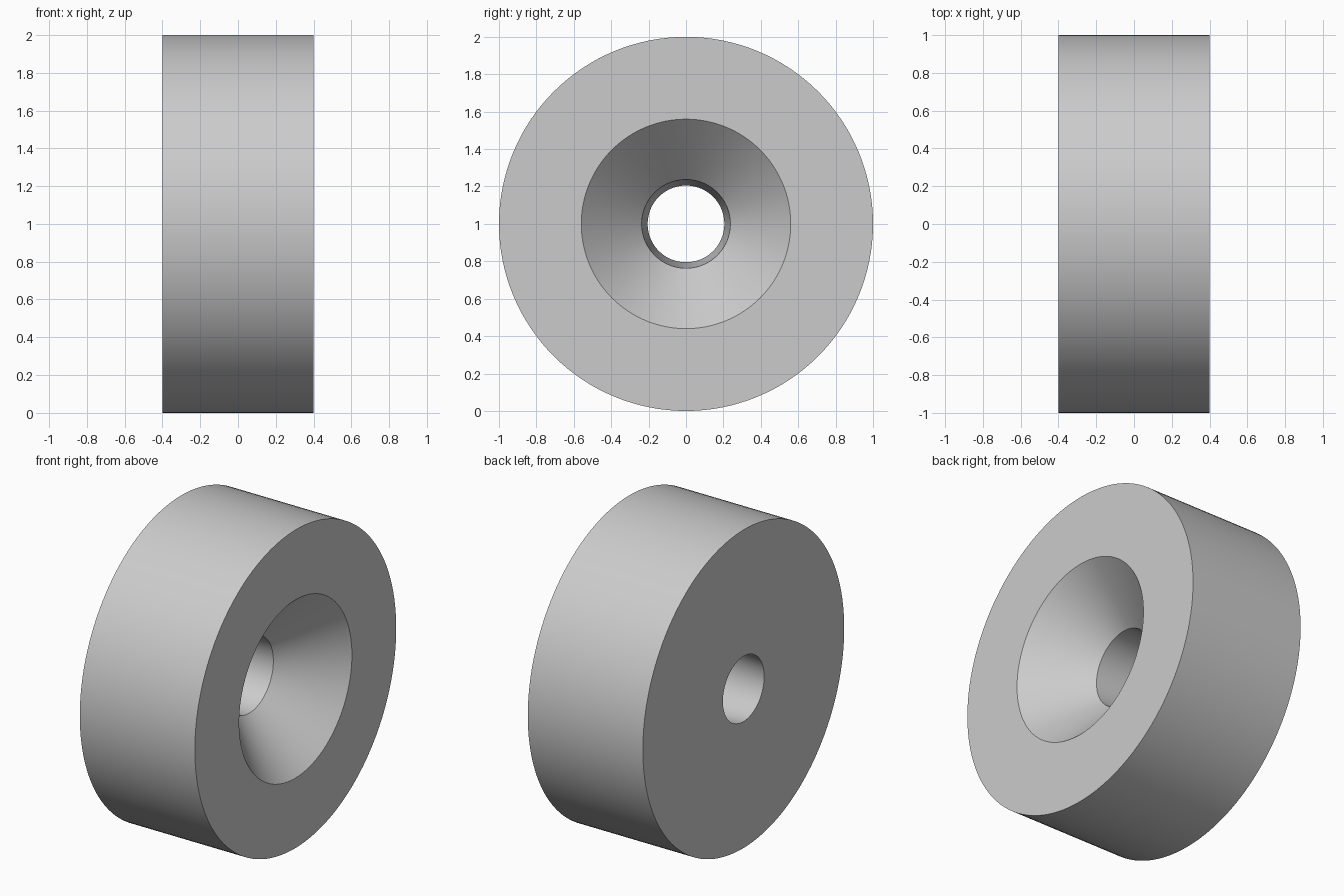
import bpy
import bmesh
import math
from mathutils import Matrix, Vector

cube = bpy.data.objects.get("Cube")
if cube:
    bpy.data.objects.remove(cube, do_unlink=True)

SEGMENTS = 128

# One plain grey for the whole part
grey = bpy.data.materials.new("plain_grey")
grey.use_nodes = True
colour = (0.6, 0.6, 0.6, 1.0)
grey.diffuse_color = colour
grey.node_tree.nodes["Principled BSDF"].inputs["Base Color"].default_value = colour

# Closed half-section (x along the axle, radius): rim, countersink, tapered bore
section = [
    (-0.4, 1.0),
    (0.4, 1.0),
    (0.4, 0.56),
    (0.08, 0.237),
    (-0.4, 0.205),
]

# Turn the section around the x axis
bm = bmesh.new()
rings = []
for x, radius in section:
    ring = []
    for i in range(SEGMENTS):
        turn = Matrix.Rotation(math.tau * i / SEGMENTS, 3, "X")
        ring.append(bm.verts.new(turn @ Vector((x, 0, radius)) + Vector((0, 0, 1))))
    rings.append(ring)
for a, b in zip(rings, rings[1:] + rings[:1]):
    for i in range(SEGMENTS):
        j = (i + 1) % SEGMENTS
        bm.faces.new((a[i], b[i], b[j], a[j]))
bmesh.ops.recalc_face_normals(bm, faces=bm.faces)

mesh = bpy.data.meshes.new("countersunk_disc")
bm.to_mesh(mesh)
bm.free()
mesh.materials.append(grey)
disc = bpy.data.objects.new("countersunk_disc", mesh)
bpy.context.collection.objects.link(disc)

# Smooth walls with crisp edges
bpy.ops.object.select_all(action="DESELECT")
disc.select_set(True)
bpy.context.view_layer.objects.active = disc
bpy.ops.object.shade_smooth_by_angle(angle=math.radians(30))
